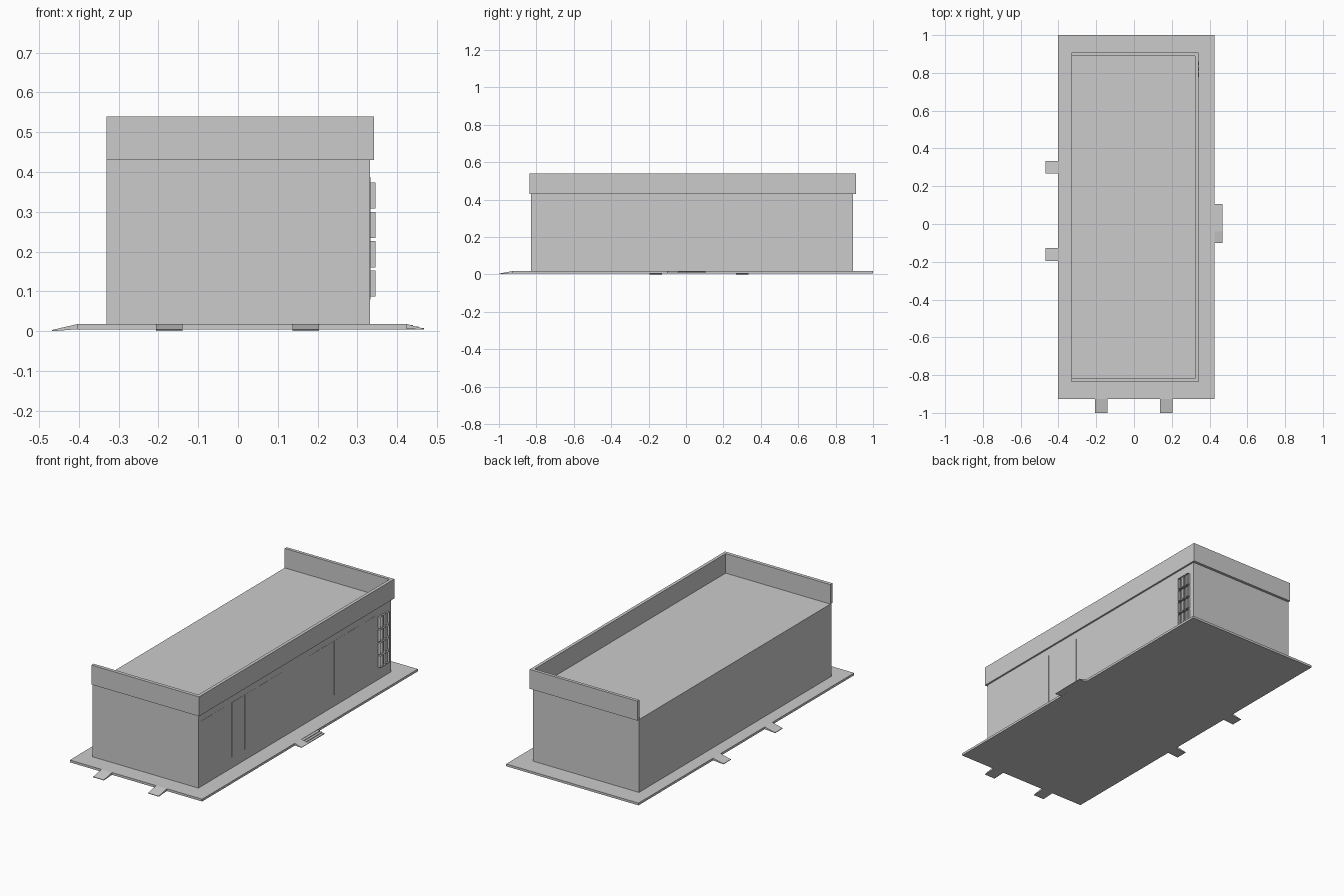
import bpy, bmesh

cube = bpy.data.objects.get("Cube")
if cube:
    bpy.data.objects.remove(cube, do_unlink=True)

grey = bpy.data.materials.new("plain_grey")
grey.use_nodes = True
grey.diffuse_color = (0.6, 0.6, 0.6, 1)
grey.node_tree.nodes["Principled BSDF"].inputs["Base Color"].default_value = (0.6, 0.6, 0.6, 1)


def finish(name, bm):
    mesh = bpy.data.meshes.new(name)
    bm.to_mesh(mesh)
    bm.free()
    mesh.materials.append(grey)
    obj = bpy.data.objects.new(name, mesh)
    bpy.context.collection.objects.link(obj)
    return obj


def box(name, xs, ys, zs):
    bm = bmesh.new()
    bmesh.ops.create_cube(bm, size=1)
    for v in bm.verts:
        v.co = [sum(r) / 2 + c * (r[1] - r[0]) for c, r in zip(v.co, (xs, ys, zs))]
    return finish(name, bm)


def ramp(name, profile, span, along_y):
    """Extrude an outward/height profile sideways over the span."""
    bm = bmesh.new()

    def point(out, z, side):
        return (out, side, z) if along_y else (side, out, z)

    face = bm.faces.new([bm.verts.new(point(o, z, span[0])) for o, z in profile])
    new = bmesh.ops.extrude_face_region(bm, geom=[face])["geom"]
    move = (0, span[1] - span[0], 0) if along_y else (span[1] - span[0], 0, 0)
    bmesh.ops.translate(bm, vec=move, verts=[g for g in new if isinstance(g, bmesh.types.BMVert)])
    bmesh.ops.recalc_face_normals(bm, faces=bm.faces)
    return finish(name, bm)


# Ground slab and main block
box("base_slab", (-0.403, 0.425), (-0.927, 1.0), (0.005, 0.018))
box("building_block", (-0.331, 0.332), (-0.828, 0.893), (0.018, 0.43))

# Parapet on three sides, open on the right-hand side
TOP = (0.43, 0.54)
box("front_parapet", (-0.331, 0.342), (-0.837, -0.817), TOP)
box("back_parapet", (-0.331, 0.342), (0.89, 0.908), TOP)
box("left_parapet", (0.324, 0.342), (-0.817, 0.89), TOP)

# Tall flush window panels in groups: start, count
for start, count in ((-0.80, 2), (-0.53, 4), (0.155, 4), (0.652, 1)):
    for i in range(count):
        y = start + i * 0.115
        box("window_panel", (0.331, 0.333), (y, y + 0.1), (0.08, 0.388))

# Latticed window: open-fronted pane surrounds standing off the wall
bm = bmesh.new()
COLS, ROWS, GAP = 3, 4, 0.004
y0, z0, w, h = 0.775, 0.083, 0.09 / COLS, 0.295 / ROWS
for c in range(COLS):
    for r in range(ROWS):
        a, b = y0 + c * w + GAP, y0 + (c + 1) * w - GAP
        d, e = z0 + r * h + GAP, z0 + (r + 1) * h - GAP
        ring = [(a, d), (b, d), (b, e), (a, e)]
        inner = [bm.verts.new((0.332, y, z)) for y, z in ring]
        outer = [bm.verts.new((0.345, y, z)) for y, z in ring]
        for i in range(4):
            j = (i + 1) % 4
            bm.faces.new((inner[i], inner[j], outer[j], outer[i]))
finish("window_lattice", bm)

# Thin access ramps at the front and the right
for x in (-0.206, 0.137):
    ramp("front_ramp", [(-1, 0.001), (-1, 0.004), (-0.927, 0.018), (-0.927, 0.005)], (x, x + 0.067), False)
for y in (-0.195, 0.267):
    ramp("right_ramp", [(-0.468, 0), (-0.468, 0.003), (-0.403, 0.018), (-0.403, 0.005)], (y, y + 0.067), True)

# Entrance on the left: sloping part beside shallow steps
ramp("left_ramp", [(0.425, 0.006), (0.425, 0.018), (0.468, 0.006), (0.468, 0.004)], (-0.1, -0.04), True)
for i in range(3):
    box("entrance_step", (0.425, 0.468 - i * 0.014), (-0.04, 0.105),
        (0.004 + i * 0.004, 0.008 + i * 0.004))
